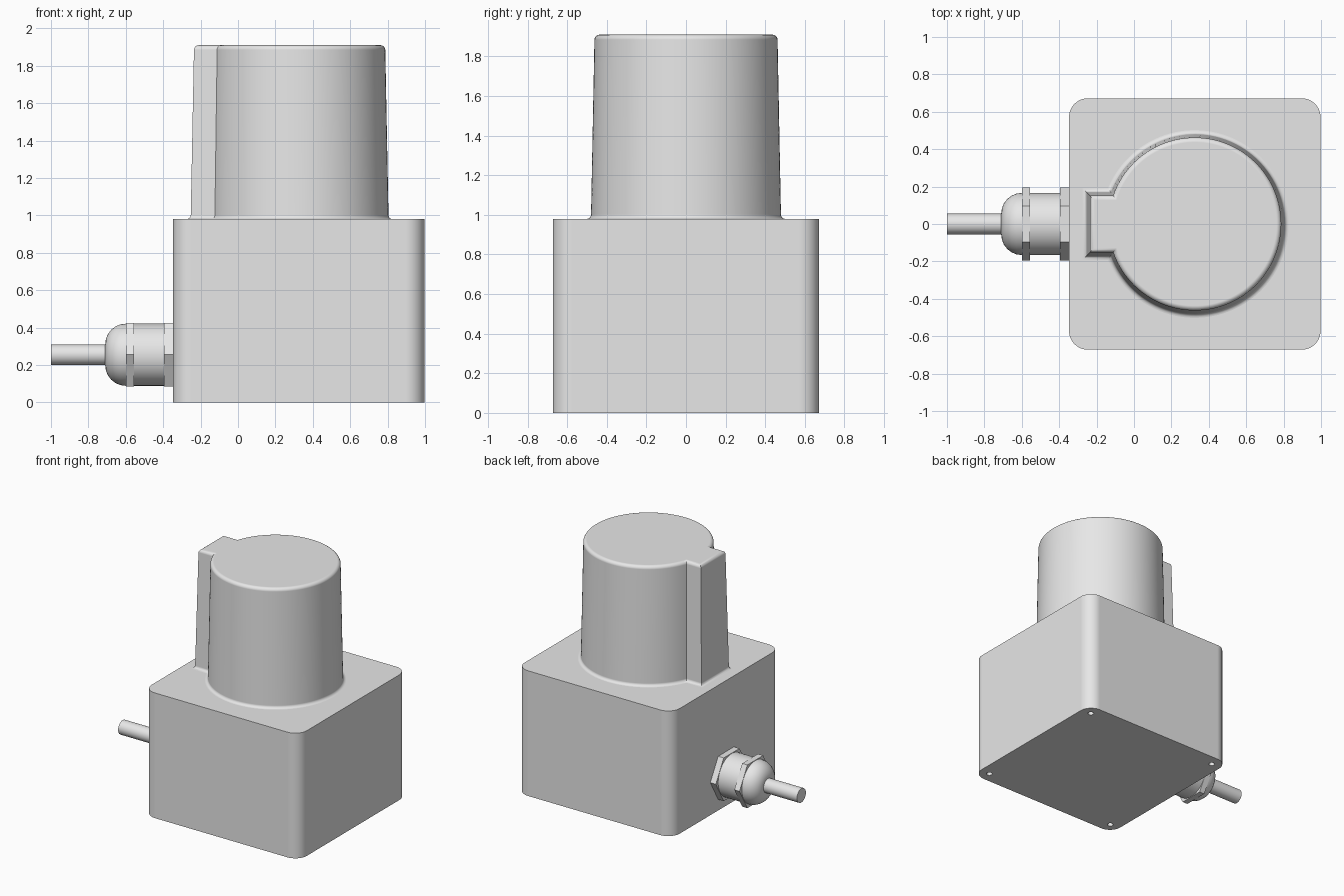
import bpy
import bmesh
from math import asin, cos, pi, radians, sin

if "Cube" in bpy.data.objects:
    bpy.data.objects.remove(bpy.data.objects["Cube"])

grey = bpy.data.materials.new("light grey")
grey.use_nodes = True
grey.diffuse_color = (0.8, 0.8, 0.8, 1)
grey.node_tree.nodes["Principled BSDF"].inputs["Base Color"].default_value = (0.8, 0.8, 0.8, 1)

CX = 0.325          # centre of housing and tower
AXIS_Z = 0.255      # height of the cable axis


def loft(name, rings):
    """Skin a list of equal-length point rings and cap both ends."""
    bm = bmesh.new()
    loops = [[bm.verts.new(p) for p in ring] for ring in rings]
    count = len(loops[0])
    for a, b in zip(loops, loops[1:]):
        for i in range(count):
            j = (i + 1) % count
            bm.faces.new((a[i], a[j], b[j], b[i]))
    bm.faces.new(loops[0])
    bm.faces.new(loops[-1])
    bmesh.ops.recalc_face_normals(bm, faces=bm.faces)
    mesh = bpy.data.meshes.new(name)
    bm.to_mesh(mesh)
    bm.free()
    obj = bpy.data.objects.new(name, mesh)
    bpy.context.collection.objects.link(obj)
    mesh.materials.append(grey)
    return obj


def activate(obj):
    bpy.ops.object.select_all(action="DESELECT")
    obj.select_set(True)
    bpy.context.view_layer.objects.active = obj


def finish(obj):
    activate(obj)
    bpy.ops.object.shade_smooth_by_angle(angle=radians(32))
    obj.modifiers.new("even shading", "WEIGHTED_NORMAL").keep_sharp = True


def along_x(name, profile, sides=64):
    """Turn (x, radius) pairs about the cable axis."""
    turns = [2 * pi * i / sides for i in range(sides)]
    rings = [[(x, r * cos(t), AXIS_Z + r * sin(t)) for t in turns] for x, r in profile]
    finish(loft(name, rings))


# Housing: rounded square block with four screw holes underneath
HALF, CORNER, TOP = 0.672, 0.1, 0.98
STEPS = 12
square = []
for k, (sx, sy) in enumerate(((1, 1), (-1, 1), (-1, -1), (1, -1))):
    for i in range(STEPS + 1):
        t = (k + i / STEPS) * pi / 2
        square.append((CX + sx * (HALF - CORNER) + CORNER * cos(t),
                       sy * (HALF - CORNER) + CORNER * sin(t)))
housing = loft("housing", [[(x, y, z) for x, y in square] for z in (0, TOP)])

for sx in (-1, 1):
    for sy in (-1, 1):
        x, y = CX + sx * (HALF - 0.085), sy * (HALF - 0.085)
        bpy.ops.mesh.primitive_cylinder_add(vertices=24, radius=0.022, depth=0.3, location=(x, y, 0))
        cutter = bpy.context.object
        cutter.name = "screw_hole_cutter"
        cutter.hide_render = True
        cutter.data.materials.append(grey)
        cut = housing.modifiers.new("screw hole", "BOOLEAN")
        cut.operation, cut.solver, cut.object = "DIFFERENCE", "EXACT", cutter
        activate(housing)
        bpy.ops.object.modifier_apply(modifier=cut.name)
        bpy.data.objects.remove(cutter)
finish(housing)


# Tower: tapered round cover with a square rib on its right side
def keyed_circle(z, grow):
    radius, half_width, rib = 0.462 + grow, 0.152 + grow, 0.56 + grow
    start = asin(half_width / radius) - pi
    ring = [(CX + radius * cos(t), radius * sin(t), z)
            for t in (start * (1 - 2 * i / 96) for i in range(97))]
    return ring + [(CX - rib, half_width, z), (CX - rib, -half_width, z)]


PEAK, FILLET, ROUND = 1.91, 0.022, 0.025
taper = lambda z: 0.018 * (PEAK - z) / (PEAK - TOP)
angles = [pi / 2 * i / 6 for i in range(7)]
rings = [keyed_circle(TOP - 0.02, taper(TOP) + FILLET)]
for t in angles:
    z = TOP + FILLET * (1 - cos(t))
    rings.append(keyed_circle(z, taper(z) + FILLET * (1 - sin(t))))
for t in angles:
    z = PEAK - ROUND * (1 - sin(t))
    rings.append(keyed_circle(z, taper(z) - ROUND * (1 - cos(t))))
finish(loft("tower", rings))

# Cable gland: two hex nuts, a barrel, a domed cap and the cable
along_x("gland_base_nut", [(-0.34, 0.195), (-0.395, 0.195)], sides=6)
along_x("gland_cap_nut", [(-0.555, 0.195), (-0.6, 0.195)], sides=6)
along_x("gland_barrel", [(-0.36, 0.166), (-0.59, 0.166)])
dome = [(-0.6 - 0.11 * sin(t), 0.056 + 0.11 * cos(t)) for t in angles]
along_x("gland_dome", [(-0.58, 0.166)] + dome)
along_x("cable", [(-0.68, 0.055), (-1, 0.055)], sides=48)
